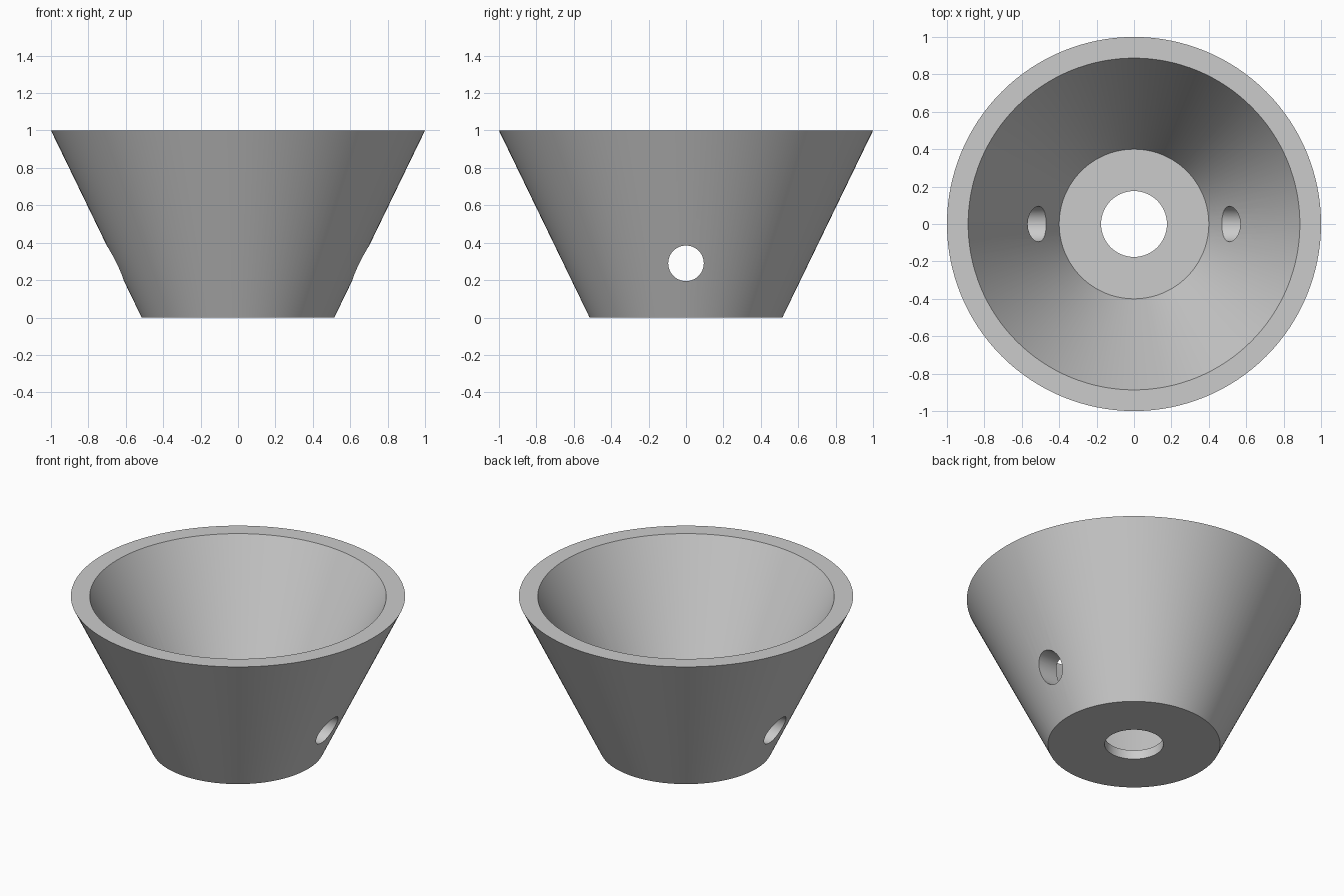
import bpy, bmesh, math

if "Cube" in bpy.data.objects:
    bpy.data.objects.remove(bpy.data.objects["Cube"])

SEGS = 128
gray = bpy.data.materials.new("light gray")
gray.diffuse_color = (0.6, 0.6, 0.6, 1)
gray.use_nodes = True
gray.node_tree.nodes["Principled BSDF"].inputs["Base Color"].default_value = gray.diffuse_color

# Cup wall, rim and pierced floor: closed profile (radius, z) spun round z
profile = [(0.176, 0), (0.515, 0), (1.0, 1.0), (0.887, 1.0), (0.4, 0.06), (0.176, 0.06)]
bm = bmesh.new()
rings = []
for r, z in profile:
    rings.append([bm.verts.new((r * math.cos(2 * math.pi * i / SEGS),
                                r * math.sin(2 * math.pi * i / SEGS), z))
                  for i in range(SEGS)])
for k, lower in enumerate(rings):
    upper = rings[(k + 1) % len(rings)]
    for i in range(SEGS):
        j = (i + 1) % SEGS
        bm.faces.new((lower[i], lower[j], upper[j], upper[i]))
bmesh.ops.recalc_face_normals(bm, faces=bm.faces)
mesh = bpy.data.meshes.new("conical_cup")
bm.to_mesh(mesh)
bm.free()
cup = bpy.data.objects.new("conical_cup", mesh)
bpy.context.collection.objects.link(cup)
mesh.materials.append(gray)

# Cross hole through both side walls
bpy.ops.mesh.primitive_cylinder_add(vertices=64, radius=0.095, depth=3,
                                    location=(0, 0, 0.29), rotation=(0, math.pi / 2, 0))
cutter = bpy.context.object
cutter.name = "side_hole_cutter"
cutter.data.materials.append(gray)
cutter.hide_render = True

bpy.ops.object.select_all(action='DESELECT')
cup.select_set(True)
bpy.context.view_layer.objects.active = cup
cut = cup.modifiers.new("side_holes", 'BOOLEAN')
cut.operation = 'DIFFERENCE'
cut.solver = 'EXACT'
cut.object = cutter
bpy.ops.object.modifier_apply(modifier=cut.name)
bpy.data.objects.remove(cutter)

# Smooth cone surfaces with crisp rims
bpy.ops.object.shade_smooth_by_angle(angle=math.radians(30))
